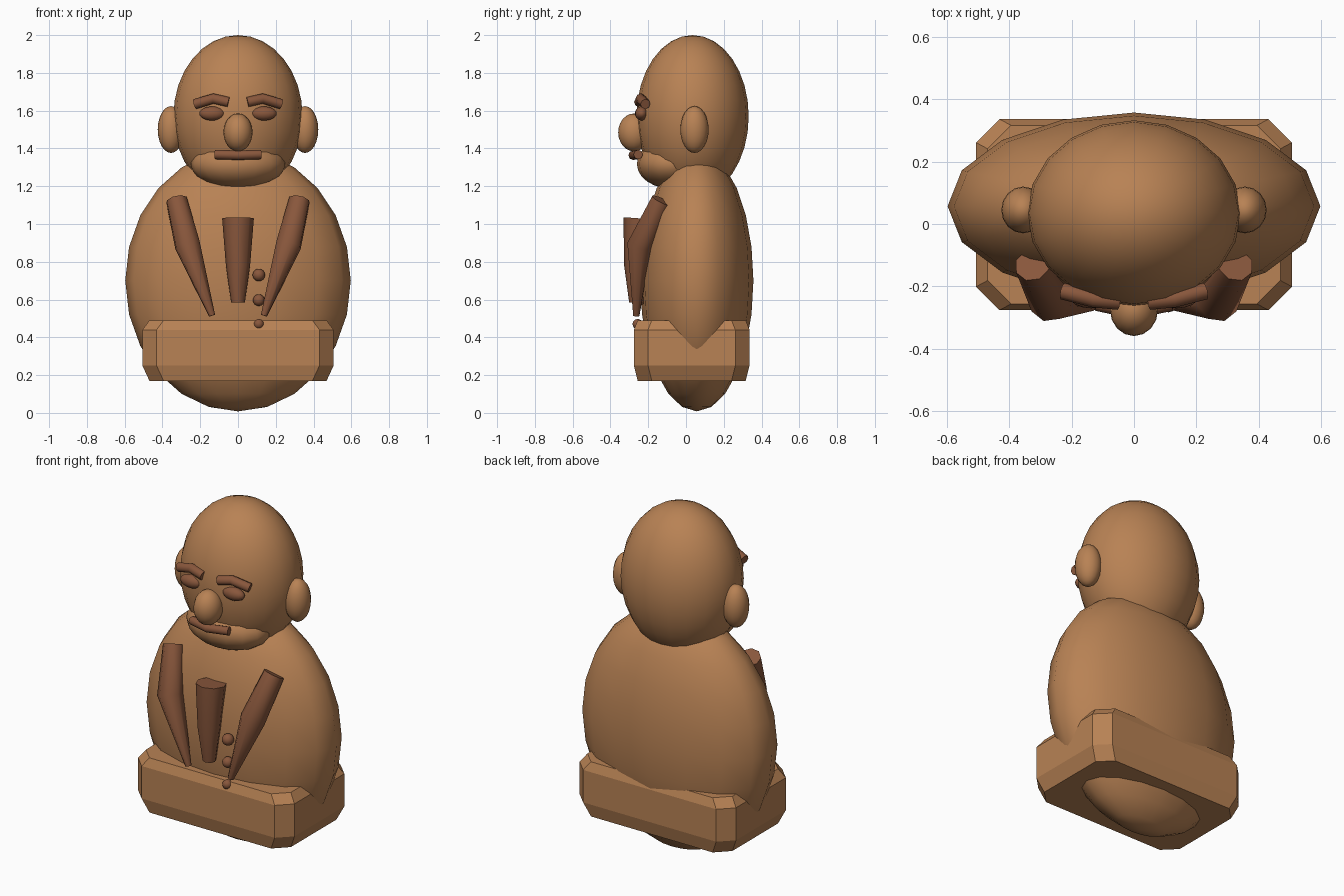
import bpy, bmesh, math

if "Cube" in bpy.data.objects:
    bpy.data.objects.remove(bpy.data.objects["Cube"])


def material(name, rgb):
    m = bpy.data.materials.new(name)
    m.diffuse_color = (*rgb, 1)
    m.use_nodes = True
    m.node_tree.nodes["Principled BSDF"].inputs["Base Color"].default_value = m.diffuse_color
    return m


TAN = material("tan clay", (0.48, 0.223, 0.089))
BROWN = material("dark brown clay", (0.25, 0.095, 0.045))


def ellipsoid(name, center, radii, mat, segs=16, rings=12):
    bpy.ops.mesh.primitive_uv_sphere_add(segments=segs, ring_count=rings, radius=1, location=center)
    ob = bpy.context.object
    ob.name = name
    ob.scale = radii
    bpy.ops.object.transform_apply(location=False, rotation=False, scale=True)
    bpy.ops.object.shade_smooth()
    ob.data.materials.append(mat)
    return ob


def tapered_tube(name, points, mat):
    """Octagonal tube through (x, y, z, radius) points with closed ends."""
    cu = bpy.data.curves.new(name, 'CURVE')
    cu.dimensions = '3D'
    cu.bevel_depth = 1
    cu.bevel_resolution = 2
    cu.use_fill_caps = True
    sp = cu.splines.new('POLY')
    sp.points.add(len(points) - 1)
    for p, (x, y, z, r) in zip(sp.points, points):
        p.co = (x, y, z, 1)
        p.radius = r
    ob = bpy.data.objects.new(name, cu)
    bpy.context.collection.objects.link(ob)
    cu.materials.append(mat)
    bpy.ops.object.select_all(action='DESELECT')
    ob.select_set(True)
    bpy.context.view_layer.objects.active = ob
    bpy.ops.object.convert(target='MESH')
    bpy.ops.object.shade_smooth_by_angle(angle=math.radians(50))
    bpy.context.object.name = name


# body and head
ellipsoid("body", (0, 0.057, 0.70), (0.597, 0.30, 0.692), TAN)
ellipsoid("head", (0, 0.035, 1.57), (0.342, 0.297, 0.43), TAN, 20, 16)
ellipsoid("jaw", (0, -0.08, 1.318), (0.25, 0.18, 0.13), TAN)
ellipsoid("nose", (0, -0.275, 1.485), (0.077, 0.084, 0.1), TAN)

# paired face parts and lapels
for side, s in (("left", -1), ("right", 1)):
    ellipsoid(side + "_ear", (s * 0.355, 0.045, 1.5), (0.07, 0.075, 0.124), TAN)
    ellipsoid(side + "_eye", (s * 0.137, -0.235, 1.585), (0.068, 0.035, 0.037), BROWN)
    tapered_tube(side + "_eyebrow", [(s * 0.228, -0.215, 1.635, 0.027),
                                     (s * 0.13, -0.24, 1.664, 0.027),
                                     (s * 0.05, -0.248, 1.645, 0.027)], BROWN)
    tapered_tube(side + "_lapel", [(s * 0.325, -0.13, 1.125, 0.058),
                                   (s * 0.268, -0.245, 0.89, 0.07),
                                   (s * 0.137, -0.263, 0.515, 0.017)], BROWN)

# mouth and tie
tapered_tube("mouth", [(-0.12, -0.253, 1.368, 0.025), (0, -0.28, 1.364, 0.025),
                       (0.12, -0.253, 1.368, 0.025)], BROWN)
tapered_tube("tie", [(0, -0.247, 1.03, 0.084), (0, -0.264, 0.78, 0.064),
                     (0, -0.265, 0.585, 0.036)], BROWN)

# buttons
for i, (z, y, r) in enumerate(((0.73, -0.25, 0.033), (0.597, -0.25, 0.031), (0.47, -0.256, 0.027))):
    ellipsoid(f"button_{i + 1}", (0.11, y, z), (r, r, r), BROWN, 12, 8)

# chamfered belt block: corner-cut rectangle lofted through four levels
bm = bmesh.new()
rows = []
for z, dx, dy in ((0.17, 0.037, 0.02), (0.25, 0, 0), (0.44, 0, 0), (0.49, 0.037, 0.02)):
    hx, hy, c = 0.506 - dx, 0.306 - dy, 0.075
    ring = []
    for sx, sy in ((1, 1), (-1, 1), (-1, -1), (1, -1)):
        pair = [(sx * hx, sy * (hy - c)), (sx * (hx - c), sy * hy)]
        if sx * sy < 0:
            pair.reverse()
        ring += [bm.verts.new((x, y + 0.03, z)) for x, y in pair]
    rows.append(ring)
for lo, hi in zip(rows, rows[1:]):
    for i in range(8):
        j = (i + 1) % 8
        bm.faces.new((lo[i], lo[j], hi[j], hi[i]))
bm.faces.new(rows[-1])
bm.faces.new(rows[0][::-1])
me = bpy.data.meshes.new("belt_block")
bm.to_mesh(me)
bm.free()
me.materials.append(TAN)
bpy.context.collection.objects.link(bpy.data.objects.new("belt_block", me))
